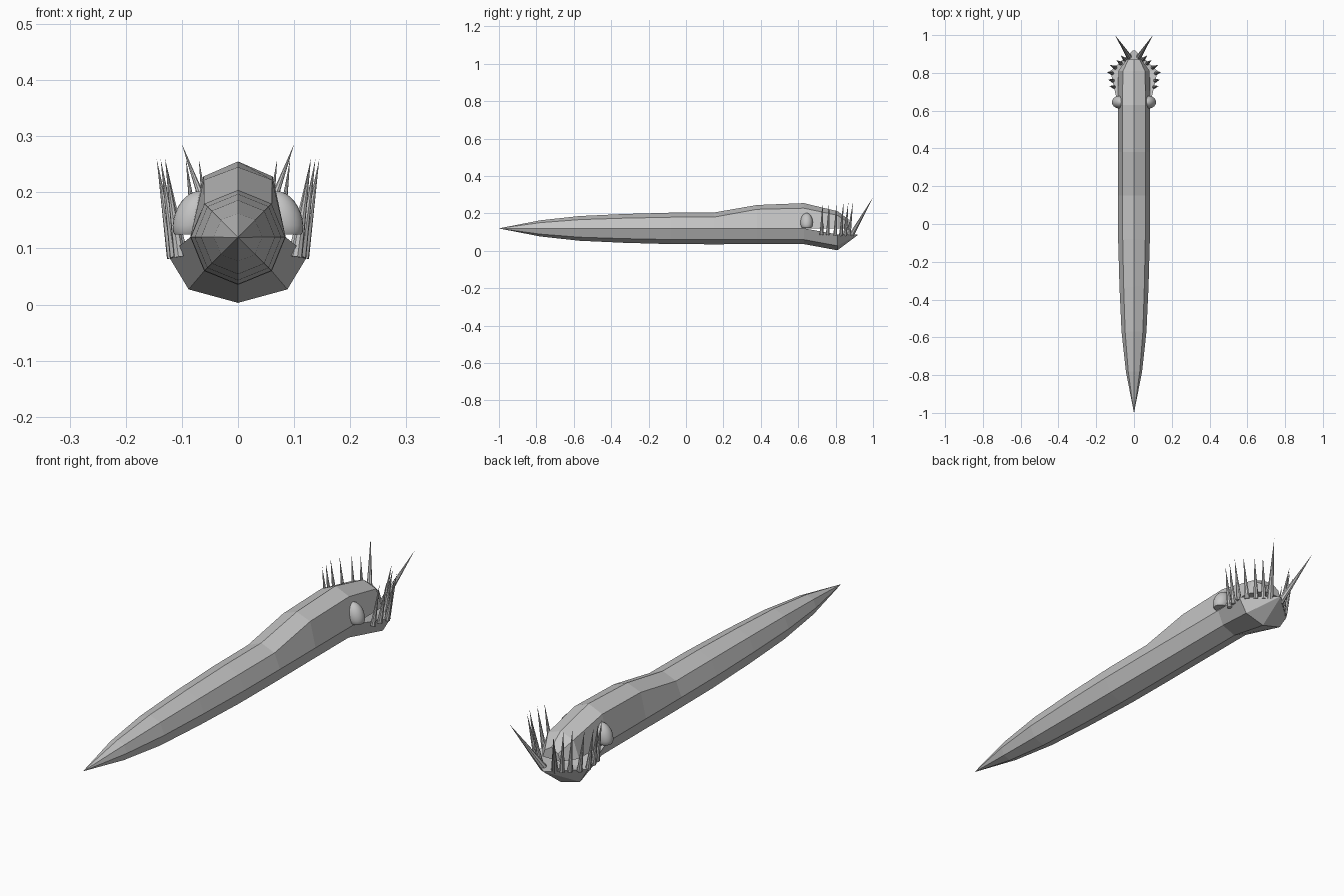
import bpy, bmesh, math
from mathutils import Vector, Matrix

if "Cube" in bpy.data.objects:
    bpy.data.objects.remove(bpy.data.objects["Cube"])

skin = bpy.data.materials.new("grey_skin")
skin.diffuse_color = (0.55, 0.55, 0.55, 1)
skin.use_nodes = True
skin.node_tree.nodes["Principled BSDF"].inputs["Base Color"].default_value = skin.diffuse_color


def finish(bm, name, smooth=False):
    bmesh.ops.remove_doubles(bm, verts=bm.verts, dist=0.0005)
    bmesh.ops.recalc_face_normals(bm, faces=bm.faces)
    for f in bm.faces:
        f.smooth = smooth
    me = bpy.data.meshes.new(name)
    bm.to_mesh(me)
    bm.free()
    me.materials.append(skin)
    ob = bpy.data.objects.new(name, me)
    bpy.context.collection.objects.link(ob)
    return ob


def loft(bm, stations, mouth_y):
    """Skin half-octagon arcs; beyond mouth_y the open side is closed too."""
    prev = None
    for y, w, zside, dx, zdiag, zmid in stations:
        pts = [(w, y, zside), (dx, y, zdiag), (0, y, zmid),
               (-dx, y, zdiag), (-w, y, zside)]
        arc = [bm.verts.new(p) for p in pts]
        if prev:
            for i in range(4):
                bm.faces.new((prev[i], prev[i + 1], arc[i + 1], arc[i]))
            if y > mouth_y:
                bm.faces.new((prev[4], prev[0], arc[0], arc[4]))
        prev = arc
    bm.faces.new(prev)


# Body with head and open lower jaw: y, half width, side z, diagonal x, diagonal z, middle z
trunk = [(-1, 0.0004), (-0.78, 0.043), (-0.57, 0.066), (-0.33, 0.077),
         (-0.08, 0.084), (0.15, 0.085)]
upper = [(y, w, 0.12, w * 0.71, 0.12 + w * 0.71, 0.12 + w) for y, w in trunk]
lower = [(y, w, 0.12, w * 0.71, 0.12 - w * 0.71, 0.12 - w) for y, w in trunk]
upper += [(0.38, 0.085, 0.12, 0.061, 0.222, 0.245),
          (0.63, 0.085, 0.12, 0.062, 0.228, 0.255),
          (0.81, 0.083, 0.12, 0.058, 0.190, 0.212),
          (0.87, 0.040, 0.12, 0.030, 0.150, 0.168)]
lower += [(0.38, 0.085, 0.12, 0.06, 0.06, 0.036),
          (0.63, 0.085, 0.12, 0.06, 0.06, 0.036),
          (0.81, 0.125, 0.088, 0.088, 0.027, 0.003),
          (0.918, 0.006, 0.088, 0.004, 0.086, 0.084)]
bm = bmesh.new()
loft(bm, upper, 0.63)
loft(bm, lower, 0.63)
finish(bm, "body")


def spike(bm, base, tip, radius):
    base, tip = Vector(base), Vector(tip)
    d = tip - base
    m = (Matrix.Translation((base + tip) / 2)
         @ d.to_track_quat('Z', 'Y').to_matrix().to_4x4())
    bmesh.ops.create_cone(bm, cap_ends=True, segments=8, radius1=radius,
                          radius2=0, depth=d.length, matrix=m)


# Needle teeth along the jaw rim, a front fang and an eye on each side
teeth = [((0.104, 0.725, 0.085), (0.130, 0.73)), ((0.111, 0.758, 0.085), (0.138, 0.765)),
         ((0.116, 0.798, 0.083), (0.145, 0.805)), ((0.098, 0.828, 0.082), (0.130, 0.842)),
         ((0.070, 0.850, 0.082), (0.093, 0.868)), ((0.047, 0.870, 0.082), (0.070, 0.893))]
for side, label in ((1, "right"), (-1, "left")):
    bm = bmesh.new()
    for (x, y, z), (tx, ty) in teeth:
        spike(bm, (side * x, y, z), (side * tx, ty, 0.26), 0.011)
    finish(bm, label + "_teeth")

    bm = bmesh.new()
    spike(bm, (side * 0.026, 0.885, 0.085), (side * 0.1, 1.0, 0.286), 0.014)
    finish(bm, label + "_fang")

    # Eye: rounded dome with a flattened underside
    bm = bmesh.new()
    bmesh.ops.create_uvsphere(bm, u_segments=24, v_segments=14, radius=1)
    for v in bm.verts:
        z = max(v.co.z, -0.55)
        v.co = (side * 0.08 + v.co.x * 0.035, 0.645 + v.co.y * 0.033, 0.152 + z * 0.050)
        v.co.x -= side * (v.co.z - 0.152) * 0.2
    eye = finish(bm, label + "_eye", True)
    bpy.context.view_layer.objects.active = eye
    eye.select_set(True)
    bpy.ops.object.shade_smooth_by_angle(angle=math.radians(40))
    eye.select_set(False)
